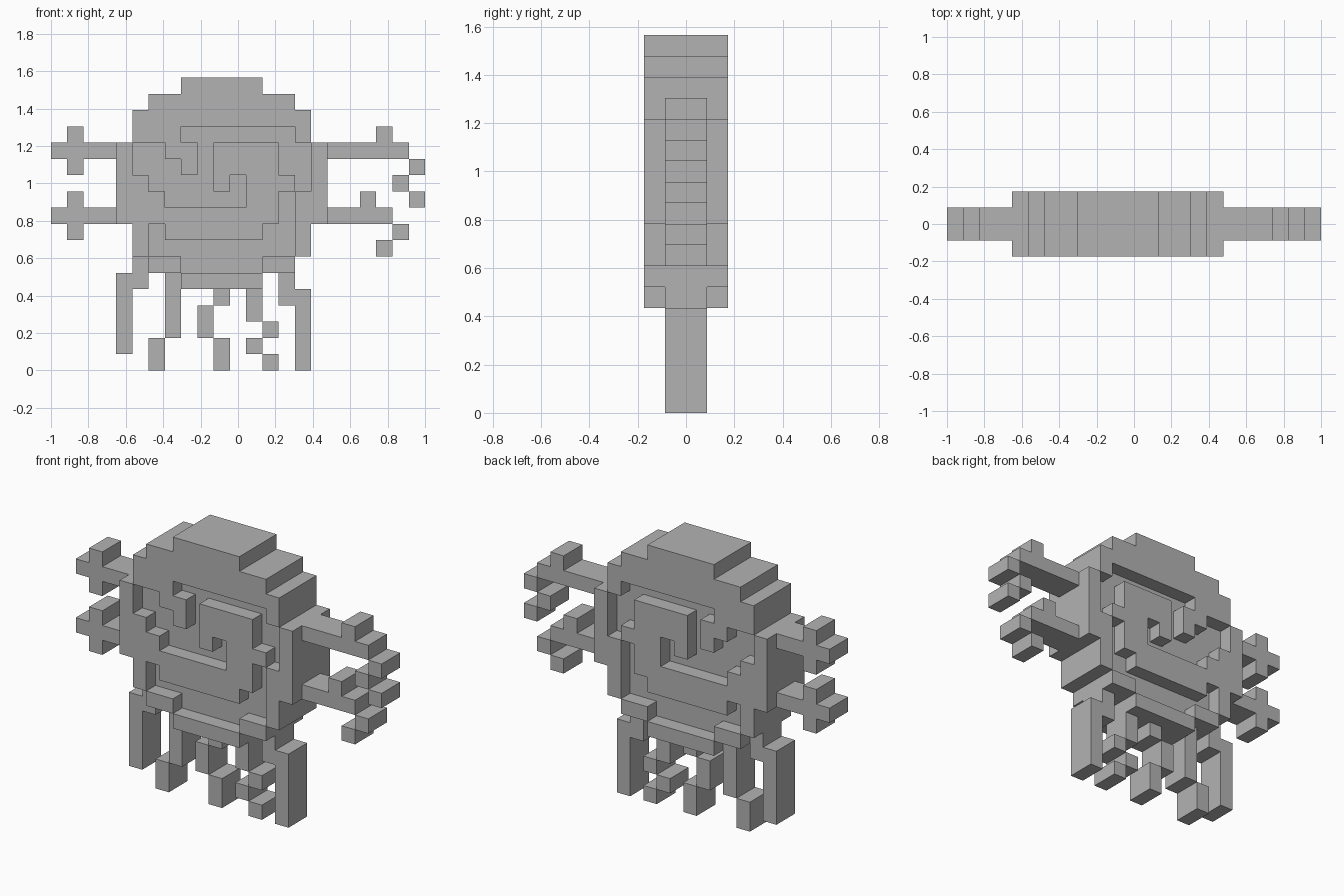
import bpy, bmesh

cube = bpy.data.objects.get("Cube")
if cube:
    bpy.data.objects.remove(cube, do_unlink=True)

COLUMNS = 23
CELL = 2 / COLUMNS
LAYERS = {"#": range(-2, 2), "+": range(-1, 1)}   # full and half depth

grey = bpy.data.materials.new("plain_grey")
grey.use_nodes = True
grey.diffuse_color = (0.45, 0.45, 0.45, 1)
grey.node_tree.nodes["Principled BSDF"].inputs["Base Color"].default_value = grey.diffuse_color

# Corner offsets of each block side, counter-clockwise from outside
SIDES = {
    (1, 0, 0): ((1, 0, 0), (1, 1, 0), (1, 1, 1), (1, 0, 1)),
    (-1, 0, 0): ((0, 0, 0), (0, 0, 1), (0, 1, 1), (0, 1, 0)),
    (0, 1, 0): ((0, 1, 0), (0, 1, 1), (1, 1, 1), (1, 1, 0)),
    (0, -1, 0): ((0, 0, 0), (1, 0, 0), (1, 0, 1), (0, 0, 1)),
    (0, 0, 1): ((0, 0, 1), (1, 0, 1), (1, 1, 1), (0, 1, 1)),
    (0, 0, -1): ((0, 0, 0), (0, 1, 0), (1, 1, 0), (1, 0, 0)),
}


def block_part(name, left, top, pattern):
    """Extrude a block pattern, keeping only its outer skin."""
    filled = set()
    for i, row in enumerate(pattern.split()):
        for j, mark in enumerate(row):
            for layer in LAYERS.get(mark, ()):
                filled.add((left + j, layer, top - i))
    bm = bmesh.new()
    for x, y, z in sorted(filled):
        for (dx, dy, dz), corners in SIDES.items():
            if (x + dx, y + dy, z + dz) not in filled:
                bm.faces.new([bm.verts.new(((x + a) * CELL - 1, (y + b) * CELL, (z + c) * CELL))
                              for a, b, c in corners])
    bmesh.ops.remove_doubles(bm, verts=bm.verts, dist=CELL / 100)
    mesh = bpy.data.meshes.new(name)
    bm.to_mesh(mesh)
    bm.free()
    mesh.materials.append(grey)
    obj = bpy.data.objects.new(name, mesh)
    bpy.context.collection.objects.link(obj)
    return obj


# Rounded body with a spiral groove on both faces
block_part("body", 4, 17, """
    ....#####....
    ..#########..
    .###########.
    .###+++++++#.
    #++##+####++#
    #+++#+####++#
    ##++++#+###+#
    ###+++++##+##
    ##########+##
    .#+######++#.
    .#+++++++++#.
    ..##+++++##..
    ....#####....
""")

# Two matching arms on the right side
for name, top in (("right_upper_arm", 14), ("right_lower_arm", 10)):
    block_part(name, 0, top, """
        .+..
        ++++
        .+..
    """)

# Arms on the left side, with scattered tips
block_part("left_upper_arm", 17, 14, """
    ...+..
    +++++.
    .....+
    ....+.
    .....+
""")
block_part("left_lower_arm", 17, 10, """
    ..+..
    ++++.
    ....+
    ...+.
""")

# Thin legs and loose bits under the body
block_part("legs", 4, 6, """
    .+..........
    ++.+......+.
    +..+..+.+.++
    +..+.+..+..+
    +..+.+...+.+
    +.+...+.+..+
    ..+...+..+.+
""")
